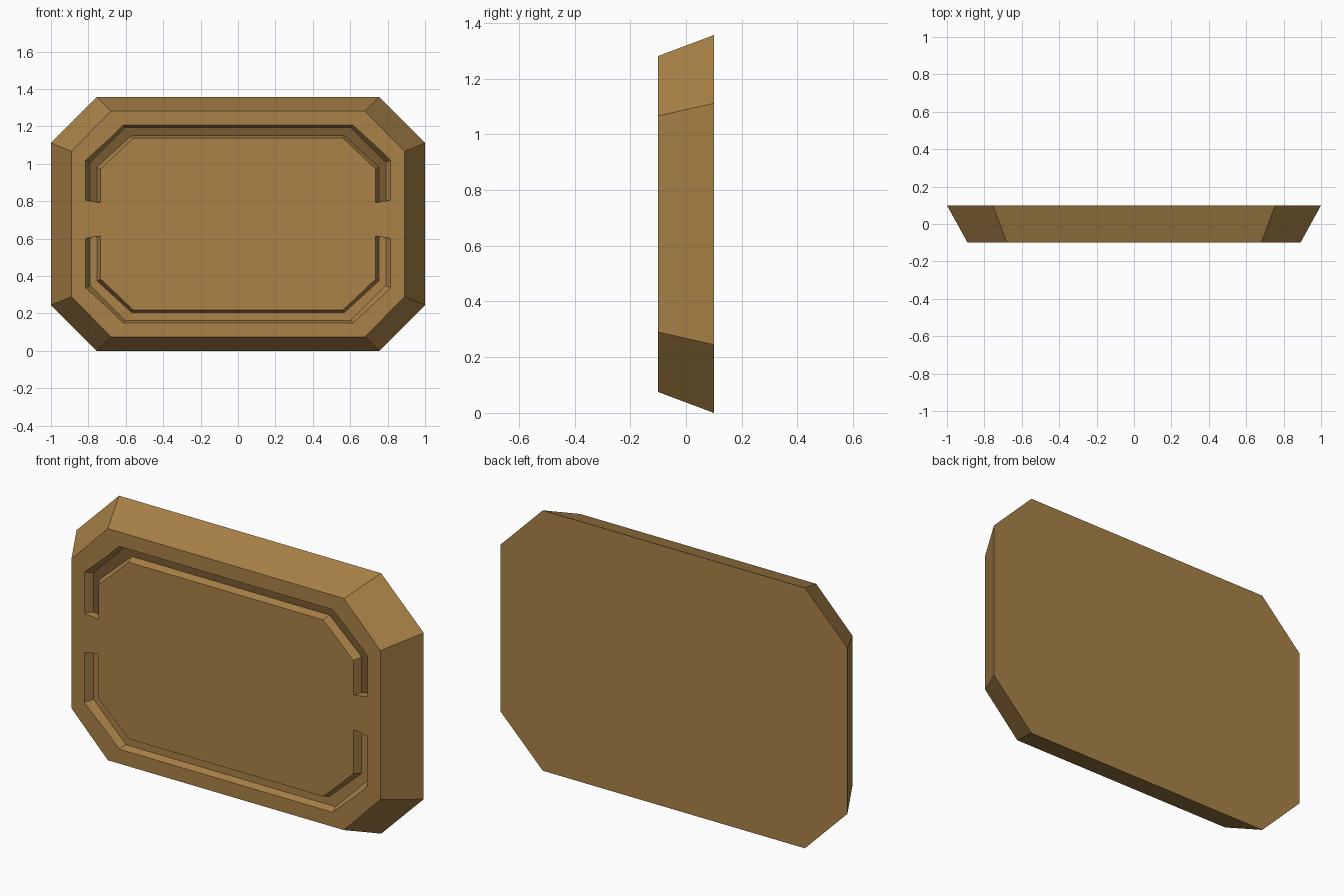
import bpy, bmesh

MID = 0.678          # height of the centre line
FRONT, BACK = -0.10, 0.10
DEPTH = 0.04         # groove depth

cube = bpy.data.objects.get("Cube")
if cube:
    bpy.data.objects.remove(cube, do_unlink=True)


def material(name, rgb):
    mat = bpy.data.materials.new(name)
    mat.use_nodes = True
    mat.diffuse_color = (*rgb, 1)
    mat.node_tree.nodes["Principled BSDF"].inputs["Base Color"].default_value = (*rgb, 1)
    return mat


bronze = material("bronze brown", (0.40, 0.225, 0.065))
dark = material("dark brown", (0.19, 0.105, 0.032))


def loft(name, rings, closed_profile):
    """Solid from equal point rings, with end caps."""
    bm = bmesh.new()
    loops = [[bm.verts.new(p) for p in ring] for ring in rings]
    n = len(loops[0])
    for a, b in zip(loops, loops[1:]):
        for i in range(n):
            j = (i + 1) % n
            bm.faces.new((a[i], a[j], b[j], b[i]))
    bm.faces.new(loops[0])
    bm.faces.new(loops[-1])
    bmesh.ops.recalc_face_normals(bm, faces=bm.faces)
    mesh = bpy.data.meshes.new(name)
    bm.to_mesh(mesh)
    bm.free()
    obj = bpy.data.objects.new(name, mesh)
    bpy.context.collection.objects.link(obj)
    mesh.materials.append(bronze)
    mesh.materials.append(dark)
    return obj


def octagon(side, corner_z, corner_x, top, y):
    quarter = [(side, corner_z), (corner_x, top)]
    half = quarter + [(-x, z) for x, z in reversed(quarter)]
    return [(x, y, MID + z) for x, z in half + [(-x, -z) for x, z in half]]


# Bevelled eight-sided slab
plaque = loft("plaque", [octagon(0.89, 0.388, 0.68, 0.603, FRONT),
                         octagon(1.0, 0.433, 0.755, 0.678, BACK)], True)

# Groove profile: side x, corner z, corner x, top z, end height, y
OUTER = (0.815, 0.34, 0.615, 0.528, 0.806, FRONT)
OUTER_FLOOR = (0.79, 0.33, 0.603, 0.517, 0.802, FRONT + DEPTH)
INNER_FLOOR = (0.755, 0.303, 0.57, 0.472, 0.796, FRONT + DEPTH)
INNER = (0.735, 0.295, 0.56, 0.46, 0.792, FRONT)


def extend(edge, floor):
    """Carry a groove wall out past the front face."""
    return tuple(a + (a - b) * 0.5 for a, b in zip(edge, floor))


profile = [extend(OUTER, OUTER_FLOOR), OUTER_FLOOR,
           INNER_FLOOR, extend(INNER, INNER_FLOOR)]


def groove_path(p, sign):
    side, cz, cx, top, end, y = p
    end_z = end if sign > 0 else 2 * 0.703 - end
    half = [(side, y, end_z), (side, y, MID + sign * cz), (cx, y, MID + sign * top)]
    return half + [(-x, yy, z) for x, yy, z in reversed(half)]


# Cut the upper and lower grooves
for name, sign in (("upper_groove_cutter", 1), ("lower_groove_cutter", -1)):
    paths = [groove_path(p, sign) for p in profile]
    cutter = loft(name, list(zip(*paths)), True)
    cutter.hide_render = True
    mod = plaque.modifiers.new(name, 'BOOLEAN')
    mod.operation = 'DIFFERENCE'
    mod.solver = 'EXACT'
    mod.object = cutter
    bpy.context.view_layer.objects.active = plaque
    bpy.ops.object.modifier_apply(modifier=name)
    bpy.data.objects.remove(cutter, do_unlink=True)

# Dark floor in the upper groove
for face in plaque.data.polygons:
    floor = abs(face.center.y - (FRONT + DEPTH)) < 0.002 and abs(face.normal.y) > 0.9
    face.material_index = 1 if floor and face.center.z > MID else 0
